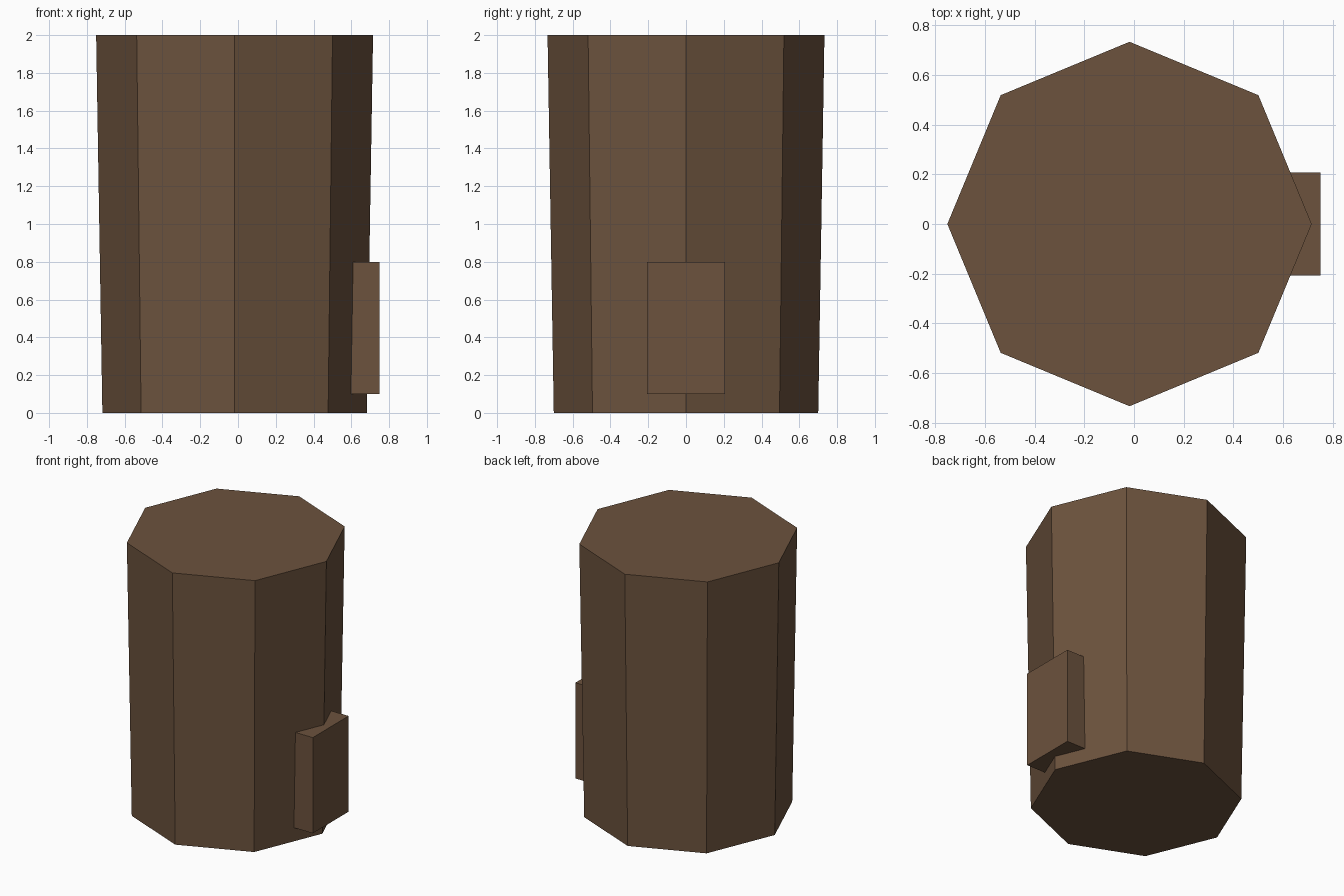
import bpy, bmesh
from mathutils import Matrix, Vector

if "Cube" in bpy.data.objects:
    bpy.data.objects.remove(bpy.data.objects["Cube"])

wood = bpy.data.materials.new("dark brown wood")
wood.diffuse_color = (0.15, 0.085, 0.047, 1)
wood.use_nodes = True
wood.node_tree.nodes["Principled BSDF"].inputs["Base Color"].default_value = wood.diffuse_color


def add_part(name, bm):
    bmesh.ops.recalc_face_normals(bm, faces=bm.faces)
    mesh = bpy.data.meshes.new(name)
    bm.to_mesh(mesh)
    bm.free()
    mesh.materials.append(wood)
    obj = bpy.data.objects.new(name, mesh)
    bpy.context.collection.objects.link(obj)
    return obj


# Eight-sided trunk, slightly wider at the top
bm = bmesh.new()
bmesh.ops.create_cone(bm, cap_ends=True, segments=8, radius1=0.70, radius2=0.733,
                      depth=2, matrix=Matrix.Translation((-0.018, 0, 1)))
add_part("trunk", bm)

# Block set into the right-hand corner, near the bottom
low, high = Vector((0.55, -0.207, 0.1)), Vector((0.75, 0.207, 0.8))
bm = bmesh.new()
bmesh.ops.create_cube(bm, size=1, matrix=Matrix.Translation((low + high) / 2)
                      @ Matrix.Diagonal((*(high - low), 1)))
add_part("side_block", bm)
